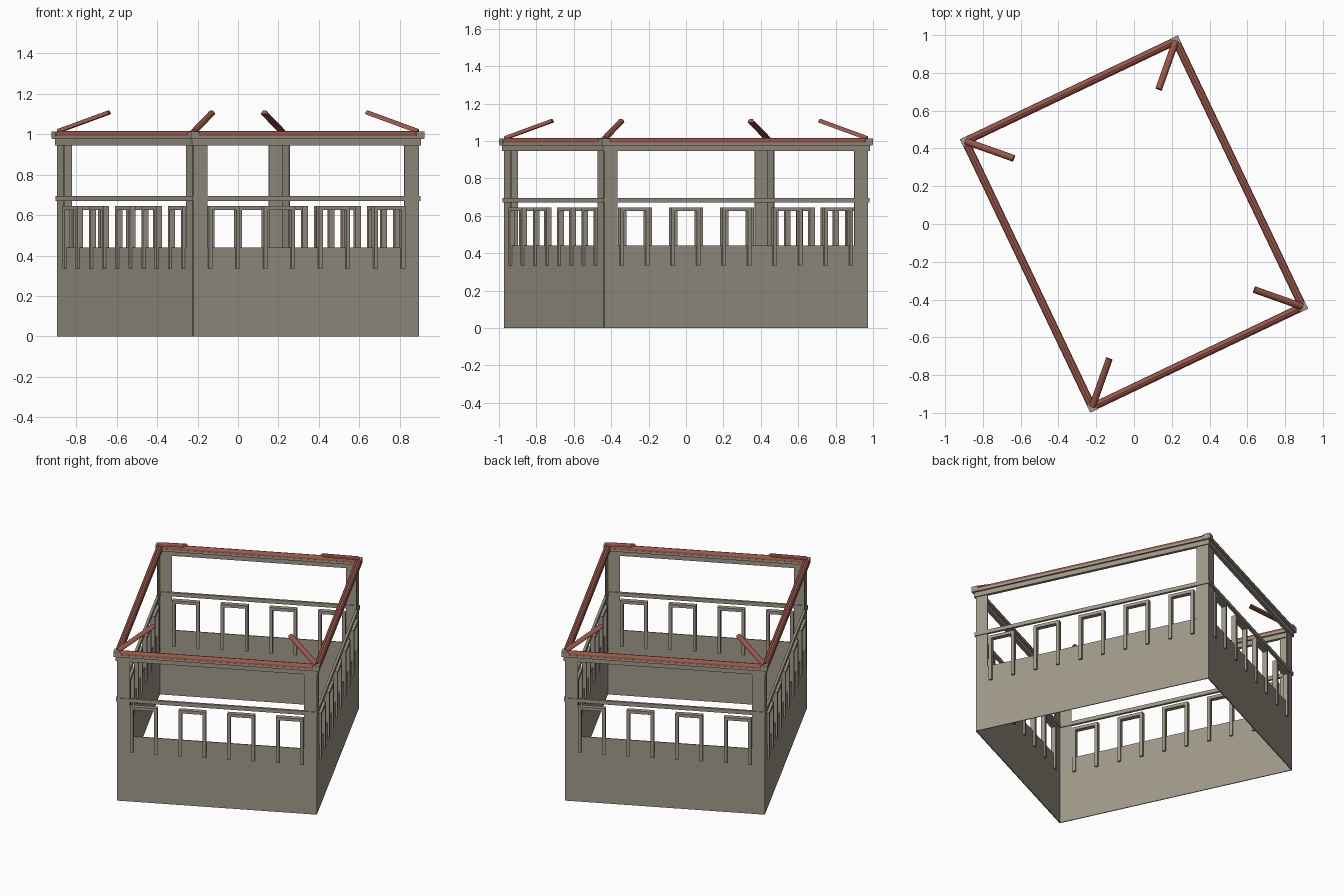
import bpy, bmesh
from math import pi, sin, cos, radians, atan2
from mathutils import Matrix

cube = bpy.data.objects.get("Cube")
if cube:
    bpy.data.objects.remove(cube, do_unlink=True)


def material(name, rgb):
    m = bpy.data.materials.new(name)
    m.use_nodes = True
    m.diffuse_color = (*rgb, 1)
    m.node_tree.nodes["Principled BSDF"].inputs["Base Color"].default_value = (*rgb, 1)
    return m


stone = material("warm_grey_stone", (0.35, 0.315, 0.25))
clay = material("red_clay", (0.33, 0.095, 0.068))


def prism(name, profile, depth, matrix, mat):
    """Extrude an x-z profile along y, centred on y = 0."""
    bm = bmesh.new()
    face = bm.faces.new([bm.verts.new((x, -depth / 2, z)) for x, z in profile])
    ext = bmesh.ops.extrude_face_region(bm, geom=[face])
    moved = [v for v in ext["geom"] if isinstance(v, bmesh.types.BMVert)]
    bmesh.ops.translate(bm, verts=moved, vec=(0, depth, 0))
    bmesh.ops.recalc_face_normals(bm, faces=bm.faces)
    me = bpy.data.meshes.new(name)
    bm.to_mesh(me)
    bm.free()
    me.materials.append(mat)
    ob = bpy.data.objects.new(name, me)
    ob.matrix_world = matrix
    bpy.context.collection.objects.link(ob)
    return ob


def rect(half, z0, z1):
    return [(-half, z0), (half, z0), (half, z1), (-half, z1)]


def arch(half, leg, z0, z_inner, z1):
    """Doorway outline: two legs joined by a top bar."""
    i = half - leg
    return [(-half, z0), (-half, z1), (half, z1), (half, z0),
            (i, z0), (i, z_inner), (-i, z_inner), (-i, z0)]


def half_round(radius, height, z0):
    return [(radius * cos(pi * k / 6), z0 + height * sin(pi * k / 6)) for k in range(7)]


def turn(angle):
    return Matrix.Rotation(angle, 4, 'Z')


def shift(x, y, z=0):
    return Matrix.Translation((x, y, z))


A, B = 0.6175, 0.78            # half width and half length of the building
POST, SILL, EAVE = 0.078, 0.44, 0.95
base = turn(radians(25.5))

sides = [("front", A, B, 4), ("right", B, A, 5), ("back", A, B, 4), ("left", B, A, 5)]
for i, (side, half, dist, count) in enumerate(sides):
    place = base @ turn(i * pi / 2) @ shift(0, -dist)
    # thin wall with its two corner posts, open above the sill
    inner = half - POST
    panel = [(-half, 0), (half, 0), (half, EAVE), (inner, EAVE),
             (inner, SILL), (-inner, SILL), (-inner, EAVE), (-half, EAVE)]
    prism(side + "_wall", panel, 0.006, place, stone)
    # rail, top beam and ledge
    prism(side + "_rail", rect(half + 0.007, 0.67, 0.695), 0.016, place, stone)
    prism(side + "_beam", rect(half + 0.009, 0.945, 0.98), 0.02, place, stone)
    prism(side + "_ledge", rect(half + 0.021, 0.976, 0.992), 0.042, place, stone)
    # rounded coping tile along the top
    prism(side + "_coping", half_round(0.02, 0.024, 0.991), 2 * half - 0.02,
          place @ turn(pi / 2), clay)
    # window frames
    for k in range(count):
        x = (k - (count - 1) / 2) * 0.302
        prism(f"{side}_window_frame_{k + 1}", arch(0.085, 0.02, 0.335, 0.625, 0.645),
              0.03, place @ shift(x, 0), stone)

# corner caps and rising hip tiles
slope = atan2(0.095, 0.275)
for sx in (-1, 1):
    for sy in (-1, 1):
        name = ("left" if sx > 0 else "right") + ("_back" if sy > 0 else "_front")
        corner = base @ shift(sx * A, sy * B)
        prism(name + "_corner_cap", rect(0.022, 0.98, 1.013), 0.044, corner, stone)
        inward = turn(atan2(sx, -sy))
        hip = corner @ shift(0, 0, 1.005) @ inward @ Matrix.Rotation(slope, 4, 'X')
        prism(name + "_hip_tile", half_round(0.018, 0.02, 0), 0.285,
              hip @ shift(0, 0.148), clay)
